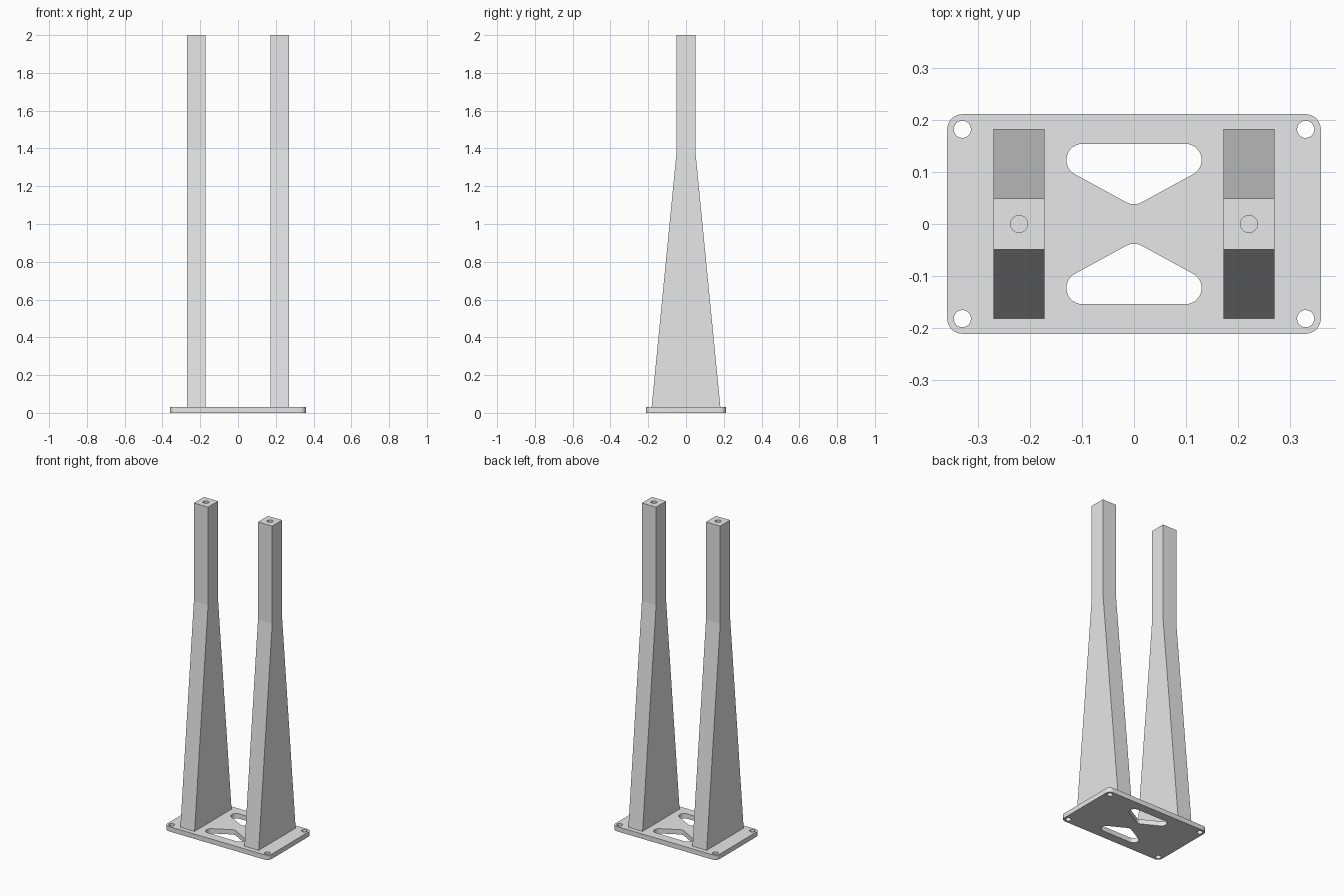
import bpy, bmesh
from math import sin, cos, pi, radians

cube = bpy.data.objects.get("Cube")
if cube:
    bpy.data.objects.remove(cube, do_unlink=True)

PLATE = 0.03            # base plate thickness
BOLT = 0.0165           # bolt hole radius
POST_X, POST_HALF = 0.221, 0.049

grey = bpy.data.materials.new("light grey")
grey.use_nodes = True
grey.diffuse_color = (0.8, 0.8, 0.8, 1)
grey.node_tree.nodes["Principled BSDF"].inputs["Base Color"].default_value = (0.8, 0.8, 0.8, 1)


def arc(cx, cy, r, start, end, steps=8):
    """Points along an arc, angles in degrees."""
    angles = [radians(start + (end - start) * i / steps) for i in range(steps + 1)]
    return [(cx + r * cos(a), cy + r * sin(a)) for a in angles]


def link(name, mesh):
    obj = bpy.data.objects.new(name, mesh)
    bpy.context.collection.objects.link(obj)
    return obj


def select(obj):
    bpy.ops.object.select_all(action='DESELECT')
    obj.select_set(True)
    bpy.context.view_layer.objects.active = obj


def flat_plate(name, loops, thickness):
    """Filled outline with holes, extruded upward from z = 0."""
    curve = bpy.data.curves.new(name, 'CURVE')
    curve.dimensions = '2D'
    curve.fill_mode = 'BOTH'
    curve.extrude = thickness / 2
    for pts in loops:
        spline = curve.splines.new('POLY')
        spline.points.add(len(pts) - 1)
        for p, (x, y) in zip(spline.points, pts):
            p.co = (x, y, 0, 1)
        spline.use_cyclic_u = True
    obj = link(name, curve)
    select(obj)
    bpy.ops.object.convert(target='MESH')
    obj = bpy.context.object
    bm = bmesh.new()
    bm.from_mesh(obj.data)
    bmesh.ops.remove_doubles(bm, verts=bm.verts, dist=1e-5)
    bmesh.ops.translate(bm, verts=bm.verts, vec=(0, 0, thickness / 2))
    bmesh.ops.recalc_face_normals(bm, faces=bm.faces)
    bm.to_mesh(obj.data)
    bm.free()
    return obj


def finish(obj):
    obj.data.materials.clear()
    obj.data.materials.append(grey)
    select(obj)
    bpy.ops.object.shade_smooth_by_angle(angle=radians(25))


# Base plate: rounded rectangle, four bolt holes, two rounded triangular windows
cx, cy, r = 0.33, 0.182, 0.029
outline = (arc(cx, cy, r, 0, 90) + arc(-cx, cy, r, 90, 180)
           + arc(-cx, -cy, r, 180, 270) + arc(cx, -cy, r, 270, 360))
bolts = [arc(sx * cx, sy * cy, BOLT, 0, 360, 32)[:-1] for sx in (-1, 1) for sy in (-1, 1)]
wx, wy, apex, wr, lean = 0.099, 0.123, 0.069, 0.031, 28.6
window = (arc(wx, wy, wr, lean - 90, 90, 12) + arc(-wx, wy, wr, 90, 270 - lean, 12)
          + arc(0, apex, wr, 270 - lean, 270 + lean))
windows = [window, [(x, -y) for x, y in window]]
finish(flat_plate("base_plate", [outline] + bolts + windows, PLATE))


# Posts: tapered side profile extruded sideways, blind screw hole in the top
def post(name, x):
    half = [(0.182, PLATE), (0.049, 1.39), (0.049, 2.0)]
    profile = half + [(-y, z) for y, z in reversed(half)]
    bm = bmesh.new()
    face = bm.faces.new([bm.verts.new((x - POST_HALF, y, z)) for y, z in profile])
    ext = bmesh.ops.extrude_face_region(bm, geom=[face])
    moved = [v for v in ext["geom"] if isinstance(v, bmesh.types.BMVert)]
    bmesh.ops.translate(bm, verts=moved, vec=(2 * POST_HALF, 0, 0))
    bmesh.ops.recalc_face_normals(bm, faces=bm.faces)
    obj = link(name, bpy.data.meshes.new(name))
    bm.to_mesh(obj.data)
    bm.free()

    bpy.ops.mesh.primitive_cylinder_add(vertices=32, radius=BOLT, depth=0.24, location=(x, 0, 2))
    cutter = bpy.context.object
    cutter.hide_render = True
    cut = obj.modifiers.new("screw_hole", 'BOOLEAN')
    cut.operation = 'DIFFERENCE'
    cut.solver = 'EXACT'
    cut.object = cutter
    select(obj)
    bpy.ops.object.modifier_apply(modifier=cut.name)
    bpy.data.objects.remove(cutter, do_unlink=True)
    finish(obj)
    # Keep the shallow bend between taper and shaft crisp
    for p in obj.data.polygons:
        if p.area > 0.005:
            p.use_smooth = False


post("left_post", POST_X)
post("right_post", -POST_X)
